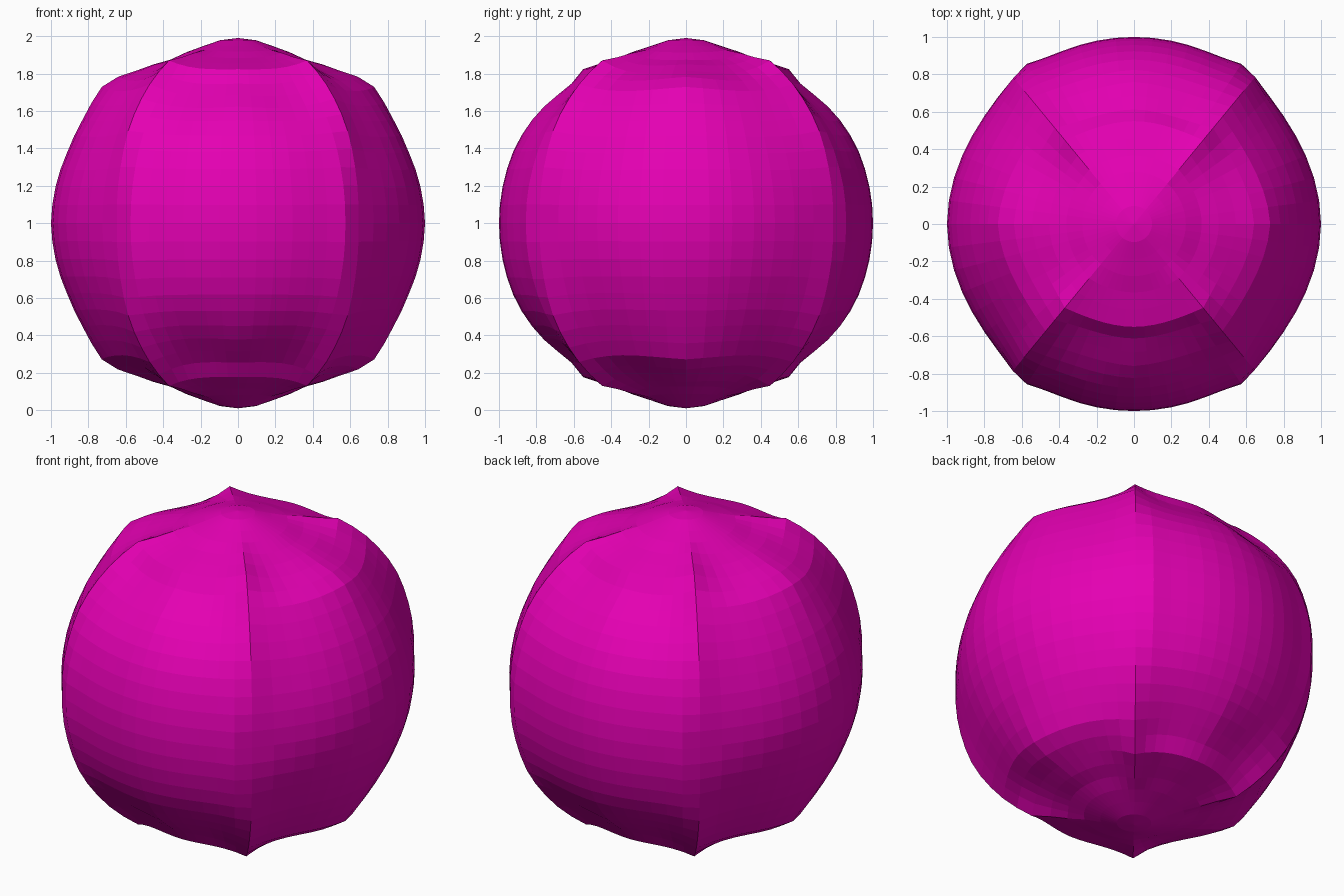
import bpy, bmesh, math

if "Cube" in bpy.data.objects:
    bpy.data.objects.remove(bpy.data.objects["Cube"])

# Radius (from the centre) against polar angle in degrees, pole to equator
FRONT = [(0, .99), (6, .982), (12, .963), (22, .955), (28, .968), (33.7, .99), (39.4, .965),
         (45, .97), (51, .983), (59, .995), (67, 1.0), (90, 1.0)]
SIDE = [(0, .99), (6, .982), (12, .962), (23, .945), (33.7, .98), (39.4, 1.012),
        (45, 1.03), (55, 1.0), (66, .988), (79, .995), (90, 1.0)]
SEAM = [(0, .99), (6, .983), (12, .967), (18, .967), (28, 1.005), (33.7, 1.046),
        (45, 1.05), (60, 1.048), (72, 1.03), (90, 1.012)]
SEAM_ANGLE = 50.5
ROWS, COLS = 32, 14


def sample(table, a):
    for (a0, r0), (a1, r1) in zip(table, table[1:]):
        if a <= a1:
            return r0 + (r1 - r0) * (a - a0) / (a1 - a0)
    return table[-1][1]


def radius(polar, t, is_front):
    a = min(polar, 180 - polar)
    c, s = sample(FRONT if is_front else SIDE, a), sample(SEAM, a)
    near_equator = math.exp(-((90 - a) / 24) ** 2)
    blend = min(1, max(0, (a - 15) / 25))      # seams soften towards the poles
    if is_front:      # raised rib just inside the seam
        r = c + (s - c) * t ** (2 + 2 * blend)
        r += .024 * near_equator * math.exp(-((t - .857) / .12) ** 2)
        r -= .014 * math.exp(-((a - 50) / 11) ** 2) * math.sin(math.pi * t)
    else:             # hollow between middle and seam, dropping sharply from the seam
        r = c + (s - c) * t ** (2 + 3 * blend)
        r -= .016 * blend * math.sin(math.pi * t ** 1.6)
        r -= .018 * math.exp(-((a - 44) / 11) ** 2) * math.sin(math.pi * t)
    return r


# Longitudes: four panels meeting at sharp seams
columns = []
for centre, half, is_front in ((0, SEAM_ANGLE, False), (90, 90 - SEAM_ANGLE, True),
                               (180, SEAM_ANGLE, False), (270, 90 - SEAM_ANGLE, True)):
    for i in range(COLS):
        u = -1 + 2 * i / COLS
        columns.append((math.radians(centre + u * half), abs(u), is_front))

# Panelled ball
bm = bmesh.new()
rings = []
for j in range(1, ROWS):
    polar = 180 * j / ROWS
    p = math.radians(polar)
    ring = []
    for az, t, is_front in columns:
        r = radius(polar, t, is_front)
        ring.append(bm.verts.new((r * math.sin(p) * math.cos(az),
                                  r * math.sin(p) * math.sin(az),
                                  1 + r * math.cos(p))))
    rings.append(ring)
top, bottom = bm.verts.new((0, 0, 1.99)), bm.verts.new((0, 0, .01))
n = len(columns)
for i in range(n):
    k = (i + 1) % n
    bm.faces.new((top, rings[0][i], rings[0][k]))
    bm.faces.new((bottom, rings[-1][k], rings[-1][i]))
    for a, b in zip(rings, rings[1:]):
        bm.faces.new((a[i], b[i], b[k], a[k]))
bmesh.ops.recalc_face_normals(bm, faces=bm.faces)
mesh = bpy.data.meshes.new("panelled_ball")
bm.to_mesh(mesh)
bm.free()
ball = bpy.data.objects.new("panelled_ball", mesh)
bpy.context.collection.objects.link(ball)

mat = bpy.data.materials.new("magenta")
mat.diffuse_color = (.78, .0, .45, 1)
mat.use_nodes = True
mat.node_tree.nodes["Principled BSDF"].inputs["Base Color"].default_value = mat.diffuse_color
mesh.materials.append(mat)
